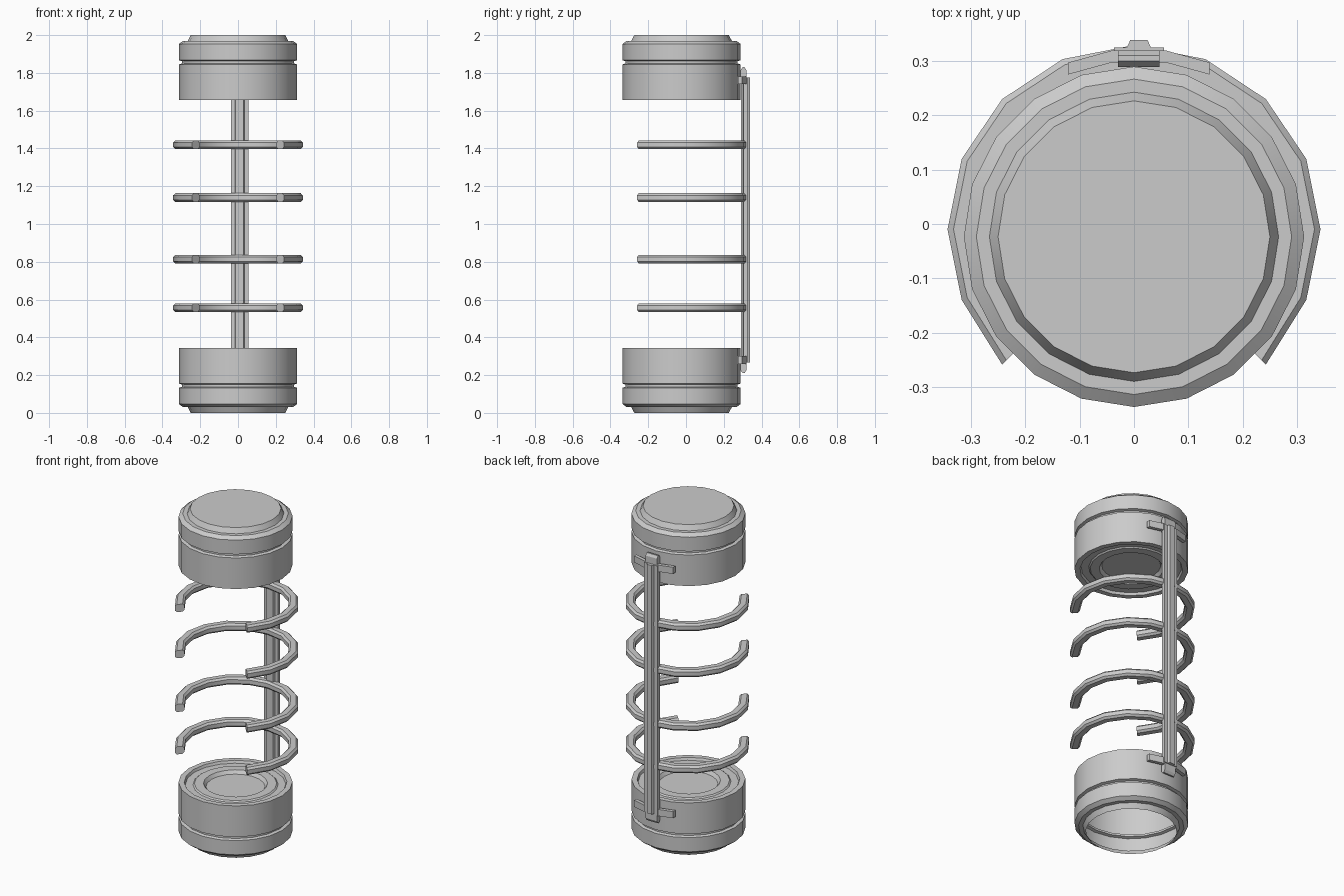
import bpy, bmesh
from math import sin, cos, pi, radians

if "Cube" in bpy.data.objects:
    bpy.data.objects.remove(bpy.data.objects["Cube"])

CY = -0.0235   # axis of the end caps
RX = 0.009     # centre of the back rod


def finish(name, bm, smooth=None):
    bmesh.ops.recalc_face_normals(bm, faces=bm.faces)
    me = bpy.data.meshes.new(name)
    bm.to_mesh(me)
    bm.free()
    ob = bpy.data.objects.new(name, me)
    bpy.context.collection.objects.link(ob)
    if smooth:
        bpy.ops.object.select_all(action='DESELECT')
        ob.select_set(True)
        bpy.context.view_layer.objects.active = ob
        bpy.ops.object.shade_smooth_by_angle(angle=radians(smooth))
    return ob


def loft(name, loops, first_cap=True, smooth=None):
    """Skin a list of equal-length point loops and close the ends."""
    bm = bmesh.new()
    rows = [[bm.verts.new(p) for p in loop] for loop in loops]
    n = len(rows[0])
    for a, b in zip(rows, rows[1:]):
        for i in range(n):
            j = (i + 1) % n
            bm.faces.new((a[i], a[j], b[j], b[i]))
    if first_cap:
        bm.faces.new(rows[0])
    bm.faces.new(rows[-1])
    return finish(name, bm, smooth)


def lathe(name, profile, first_cap, sides=20):
    loops = [[(r * cos(2 * pi * i / sides), CY + r * sin(2 * pi * i / sides), z)
              for i in range(sides)] for r, z in profile]
    return loft(name, loops, first_cap, smooth=30)


# End caps: grooved outside, stepped recess on the inner face; bottom one is open below
shell = [(0.25, 0), (0.266, 0.03), (0.29, 0.03), (0.313, 0.047), (0.313, 0.133),
         (0.296, 0.138), (0.296, 0.15), (0.313, 0.155), (0.313, 0.343),
         (0.282, 0.343), (0.276, 0.328), (0.234, 0.328), (0.226, 0.335),
         (0.176, 0.335), (0.162, 0.315)]
lathe("bottom_cap", shell, False)
lathe("top_cap", [(r, 2 - z) for r, z in shell], True)

# Open hoops: three-quarter arcs of bevelled bar with a gap at the front
bar = [(-0.027, -0.012), (-0.016, -0.023), (0.016, -0.023), (0.027, -0.012),
       (0.027, 0.012), (0.016, 0.023), (-0.016, 0.023), (-0.027, 0.012)]
for k, z in enumerate((0.557, 0.814, 1.14, 1.419)):
    loops = []
    for i in range(13):
        a = radians(-45 + 22.5 * i)
        grow = 0.011 if i in (0, 12) else 0     # arc ends splay slightly
        drop = 0.012 if i in (0, 12) else 0
        loops.append([((0.316 + dr) * cos(a), -0.01 - drop + (0.312 + grow + dr) * sin(a) + grow, z + dz)
                      for dr, dz in bar])
    loft(f"hoop_{k + 1}", loops, smooth=30)


def prism_z(name, outline, z0, z1):
    return loft(name, [[(RX + x, y, z) for x, y in outline] for z in (z0, z1)])


# Back rod: flat strip with raised ribs inside and outside
half = [(0.021, 0.29), (0.026, 0.302), (0.046, 0.304), (0.046, 0.325),
        (0.022, 0.325), (0.016, 0.338)]
prism_z("back_rod", half + [(-x, y) for x, y in reversed(half)], 0.268, 1.775)

# Tabs and bent straps holding the rod to each cap
for name, f in (("bottom", lambda z: z), ("top", lambda z: 2.04 - z)):
    side = [(0.289, 0.225), (0.3, 0.21), (0.31, 0.21), (0.319, 0.225),
            (0.319, 0.3), (0.289, 0.3)]
    loft(name + "_tab", [[(RX + x, y, f(z)) for y, z in side] for x in (-0.038, 0.038)])
    path = [(-0.13, 0.286), (-0.05, 0.308), (0.05, 0.308), (0.13, 0.286)]
    loft(name + "_strap", [[(RX + x, y - 0.011, f(0.26)), (RX + x, y + 0.011, f(0.26)),
                            (RX + x, y + 0.011, f(0.3)), (RX + x, y - 0.011, f(0.3))]
                           for x, y in path])
